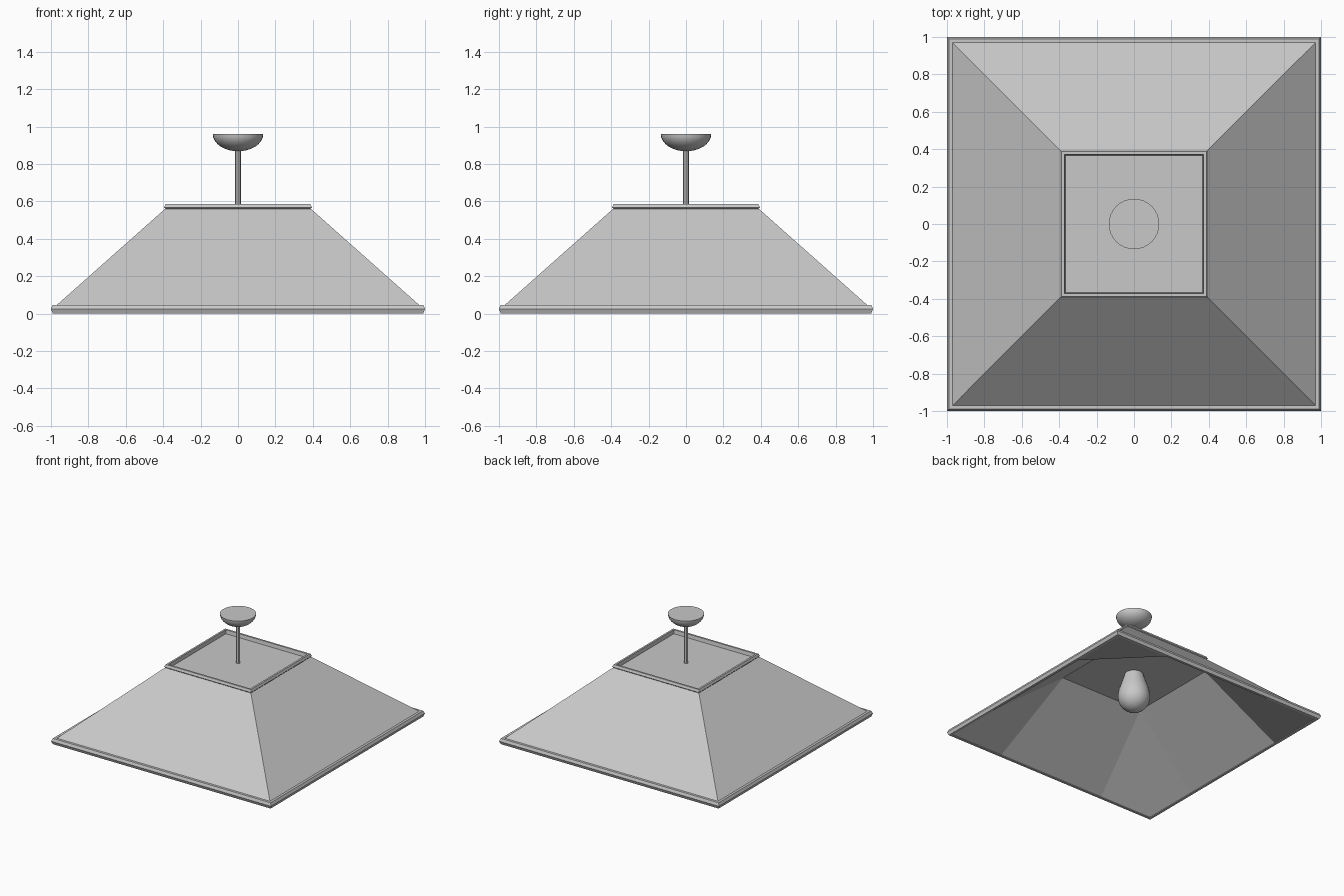
import bpy, bmesh, math

if "Cube" in bpy.data.objects:
    bpy.data.objects.remove(bpy.data.objects["Cube"], do_unlink=True)

grey = bpy.data.materials.new("plain_grey")
grey.use_nodes = True
grey.diffuse_color = (0.58, 0.58, 0.58, 1)
grey.node_tree.nodes["Principled BSDF"].inputs["Base Color"].default_value = (0.58, 0.58, 0.58, 1)


def finish(name, bm, smooth=False, fix_normals=True):
    if fix_normals:
        bmesh.ops.recalc_face_normals(bm, faces=bm.faces)
    mesh = bpy.data.meshes.new(name)
    bm.to_mesh(mesh)
    bm.free()
    mesh.materials.append(grey)
    obj = bpy.data.objects.new(name, mesh)
    bpy.context.collection.objects.link(obj)
    if smooth:
        bpy.ops.object.select_all(action="DESELECT")
        obj.select_set(True)
        bpy.context.view_layer.objects.active = obj
        bpy.ops.object.shade_smooth_by_angle(angle=math.radians(40))
    return obj


def lathe(name, profile, sides, closed=False, caps=True, square=False, smooth=False):
    """Sweep (radius, z) points round the z axis; square uses half widths."""
    bm = bmesh.new()
    k, turn = (math.sqrt(2), math.pi / 4) if square else (1, 0)
    rings = []
    for r, z in profile:
        angles = [turn + math.tau * i / sides for i in range(sides)]
        rings.append([bm.verts.new((r * k * math.cos(a), r * k * math.sin(a), z)) for a in angles])
    pairs = list(zip(rings, rings[1:]))
    if closed:
        pairs.append((rings[-1], rings[0]))
    for low, high in pairs:
        for i in range(sides):
            j = (i + 1) % sides
            bm.faces.new((low[i], low[j], high[j], high[i]))
    if caps and not closed:
        bm.faces.new(rings[0])
        bm.faces.new(rings[-1])
    return finish(name, bm, smooth)


# Outer shade, a truncated square pyramid
lathe("outer_shade", [(0.97, 0.045), (0.39, 0.56)], 4, caps=False, square=True)

# Bevelled lower rim
lathe("lower_rim", [(0.97, 0.0), (0.99, 0.0), (1.0, 0.025), (0.99, 0.047), (0.97, 0.047)],
      4, closed=True, square=True)

# Raised upper frame and its recessed floor
lathe("upper_frame", [(0.385, 0.558), (0.395, 0.566), (0.387, 0.585), (0.372, 0.585), (0.367, 0.555)],
      4, closed=True, square=True)
lathe("top_plate", [(0.38, 0.54), (0.38, 0.555)], 4, square=True)

# Inner lining: ceiling, four walls and four folded corner panels
bm = bmesh.new()
rim, mid, top, low, high = 0.97, 0.49, 0.38, 0.005, 0.455
ceiling, corners = [], []
for sx, sy in ((1, 1), (-1, 1), (-1, -1), (1, -1)):
    c = bm.verts.new((sx * top, sy * top, high))
    b = bm.verts.new((sx * rim, sy * rim, low))
    on_x = bm.verts.new((sx * rim, sy * mid, low))
    on_y = bm.verts.new((sx * mid, sy * rim, low))
    first, last = (on_x, on_y) if sx * sy > 0 else (on_y, on_x)
    bm.faces.new((last, b, first, c))
    ceiling.append(c)
    corners.append((first, last))
for i in range(4):
    j = (i + 1) % 4
    bm.faces.new((ceiling[i], corners[i][1], corners[j][0], ceiling[j]))
bm.faces.new(ceiling[::-1])
# all panels must face the inside
for f in bm.faces:
    f.normal_update()
    if f.normal.z > 0:
        f.normal_flip()
finish("inner_lining", bm, fix_normals=False)

# Hanging rod
lathe("rod", [(0.017, 0.54), (0.017, 0.89)], 8)

# Half-dome ceiling mount
dome = [(0.135 * math.sin(t), 0.96 - 0.092 * math.cos(t))
        for t in (math.pi / 2 * i / 10 for i in range(1, 11))]
lathe("ceiling_mount", dome, 32, smooth=True)

# Bulb: round end blending into a tapered neck
bulb = [(0.122 * math.sin(t), 0.262 - 0.122 * math.cos(t))
        for t in (math.radians(8 + 11 * i) for i in range(9))]
bulb += [(0.115, 0.32), (0.1, 0.365), (0.085, 0.41), (0.07, 0.46)]
lathe("bulb", bulb, 24, smooth=True)
